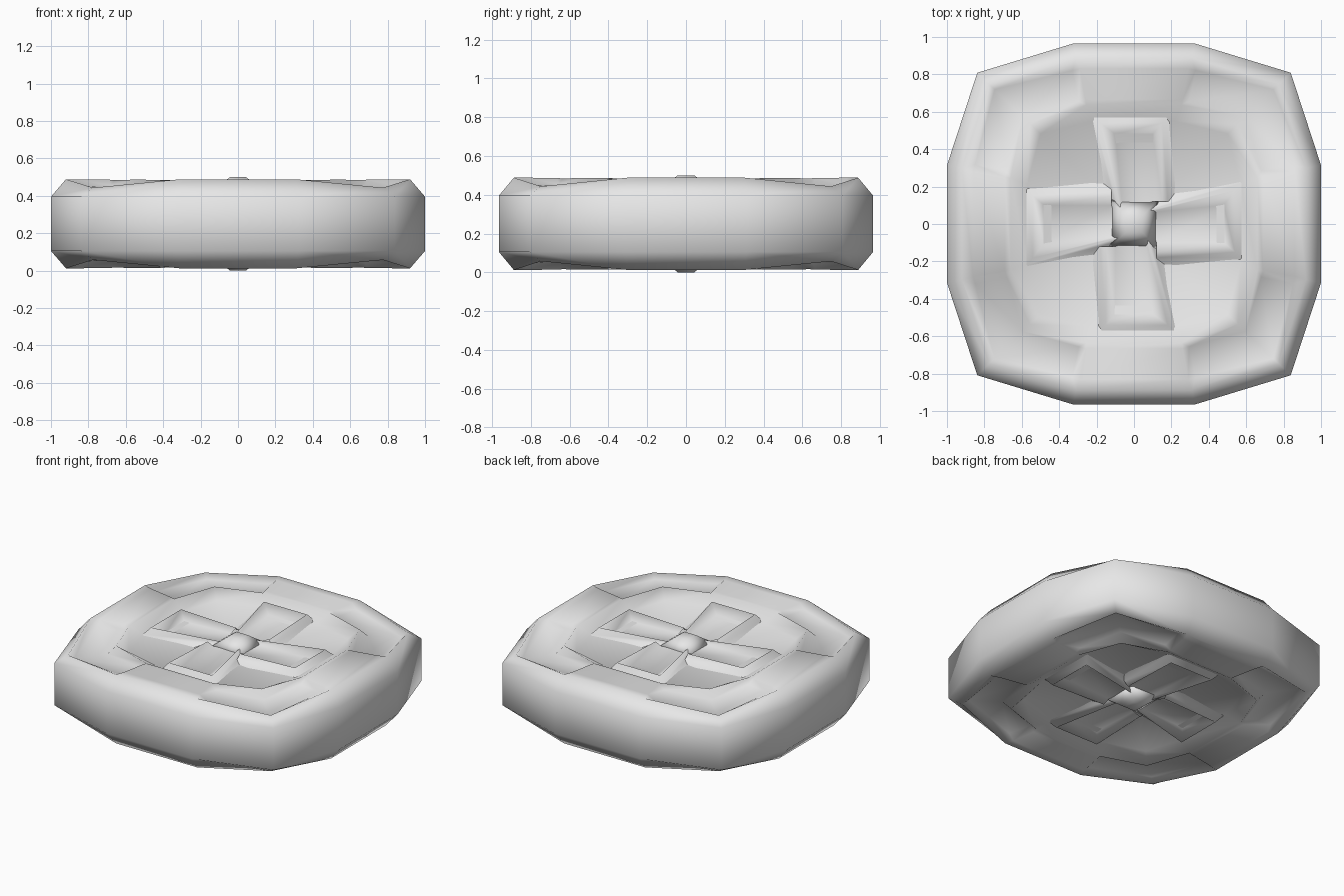
import bpy
import bmesh
from math import cos, sin, pi
from mathutils import Matrix

if "Cube" in bpy.data.objects:
    bpy.data.objects.remove(bpy.data.objects["Cube"], do_unlink=True)

MID = 0.25      # height of the symmetry plane
SQUASH = 0.965  # the outline is slightly shorter in y

grey = bpy.data.materials.new("light grey")
grey.use_nodes = True
grey.diffuse_color = (0.8, 0.8, 0.8, 1)
grey.node_tree.nodes["Principled BSDF"].inputs["Base Color"].default_value = (0.8, 0.8, 0.8, 1)


def finish(name, bm):
    """Turn a bmesh into a smooth grey object standing at mid height."""
    bmesh.ops.remove_doubles(bm, verts=bm.verts, dist=0.001)
    bmesh.ops.recalc_face_normals(bm, faces=bm.faces)
    mesh = bpy.data.meshes.new(name)
    bm.to_mesh(mesh)
    bm.free()
    mesh.materials.append(grey)
    for p in mesh.polygons:
        p.use_smooth = True
    ob = bpy.data.objects.new(name, mesh)
    ob.location.z = MID
    bpy.context.collection.objects.link(ob)
    return ob


def mirror_z(ob):
    ob.modifiers.new("Mirror", "MIRROR").use_axis = (False, False, True)


def bridge(bm, a, b, closed=True):
    n = len(a)
    for i in range(n if closed else n - 1):
        j = (i + 1) % n
        bm.faces.new((a[i], a[j], b[j], b[i]))


# Wheel rings from the tread inwards: flank point, corner point, notch end point
# (without a notch end the ring runs straight from flank to corner)
RINGS = [
    ((1.0, .325, .145), (.838, .838, .145), None),                # tread edge
    ((.92, .31, .238), (.775, .775, .193), None),                 # shoulder
    ((.86, .29, .238), (.745, .745, .165), (.85, .33, .205)),     # notch floor, outer
    ((.69, .26, .236), (.595, .595, .185), (.68, .295, .205)),    # notch floor, inner
    ((.66, .255, .234), (.555, .555, .236), None),                # dish lip
    ((.57, .22, .185), (.50, .50, .175), None),                   # dish floor
]


def ring_points(flank, corner, notch):
    notch = notch or flank
    swap = lambda p: (p[1], p[0], p[2])
    quarter = [flank, notch, corner, swap(notch), swap(flank)]
    for k in range(4):
        c, s = round(cos(k * pi / 2)), round(sin(k * pi / 2))
        for x, y, z in quarter:
            yield (c * x - s * y, (s * x + c * y) * SQUASH, z)


# Tyre and dished centre, both faces
bm = bmesh.new()
tread = []
for side in (1, -1):
    loops = [[bm.verts.new((x, y, z * side)) for x, y, z in ring_points(*r)] for r in RINGS]
    for a, b in zip(loops, loops[1:]):
        bridge(bm, a, b)
    hub = bm.verts.new((0, 0, .17 * side))
    inner = loops[-1]
    for i, v in enumerate(inner):
        bm.faces.new((v, inner[(i + 1) % len(inner)], hub))
    tread.append(loops[0])
bridge(bm, *tread)
finish("wheel_body", bm)

# Four raised spokes in a pinwheel: one straight side, one side tapering to the hub,
# and a sunken trough. Strips run from the buried apron to the trough floor:
# (straight half width, taper width at hub, taper width at tip, tip, hub z, tip z)
STRIPS = [
    (.25, .17, .28, .64, .16, .165),
    (.18, .09, .22, .575, .188, .188),
    (.15, .07, .18, .54, .215, .23),
    (.10, .06, .10, .48, .195, .18),
]
for name, k in (("left_spoke", 0), ("back_spoke", 1), ("right_spoke", 2), ("front_spoke", 3)):
    bm = bmesh.new()
    c, s = round(cos(k * pi / 2)), round(sin(k * pi / 2))
    rows = []
    for w, t0, t1, tip, z0, z1 in STRIPS:
        path = [(.12, -w, z0), (tip, -w, z1), (tip, t1, z1), (.07, t0, z0)]
        rows.append([bm.verts.new((c * x - s * y, s * x + c * y, z)) for x, y, z in path])
    for a, b in zip(rows, rows[1:]):
        bridge(bm, a, b, closed=False)
    bm.faces.new(rows[-1])
    mirror_z(finish(name, bm))

# Hub cap: low square frustum
bm = bmesh.new()
bmesh.ops.create_cone(bm, cap_ends=True, segments=4, radius1=.19, radius2=.06, depth=.07,
                      matrix=Matrix.Translation((0, 0, .215)) @ Matrix.Rotation(pi / 4, 4, "Z"))
mirror_z(finish("hub_cap", bm))
